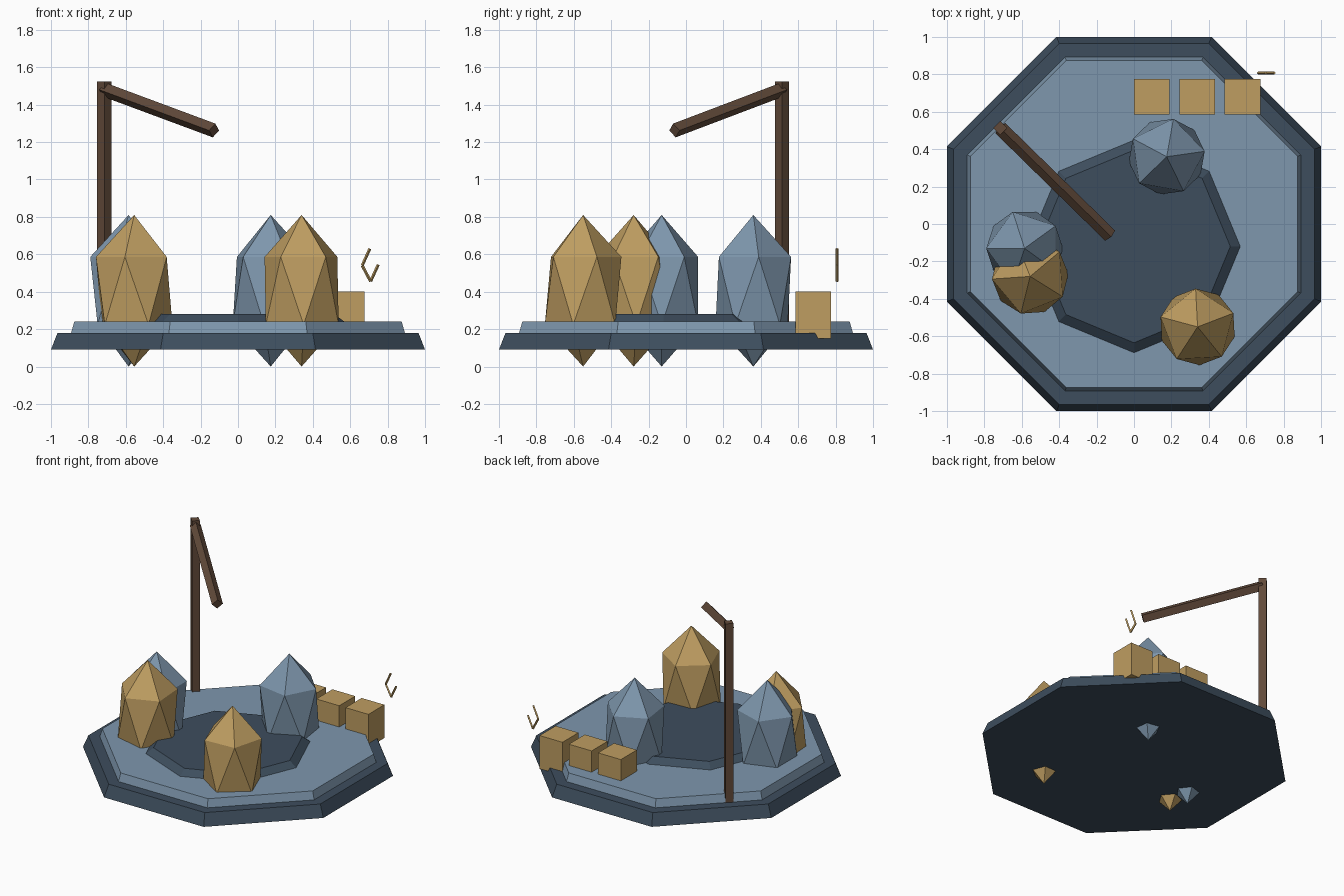
import bpy, bmesh, math
from mathutils import Vector, Matrix

cube = bpy.data.objects.get("Cube")
if cube:
    bpy.data.objects.remove(cube, do_unlink=True)


def material(name, color):
    m = bpy.data.materials.new(name)
    m.use_nodes = True
    m.diffuse_color = (*color, 1)
    m.node_tree.nodes["Principled BSDF"].inputs["Base Color"].default_value = (*color, 1)
    return m


slate = material("dark slate", (0.047, 0.075, 0.11))
blue = material("pale blue", (0.21, 0.31, 0.42))
gold = material("gold", (0.52, 0.34, 0.12))
wood = material("brown wood", (0.12, 0.068, 0.042))


def finish(name, bm, mat):
    mesh = bpy.data.meshes.new(name)
    bm.to_mesh(mesh)
    bm.free()
    mesh.materials.append(mat)
    obj = bpy.data.objects.new(name, mesh)
    bpy.context.collection.objects.link(obj)
    return obj


def octagon(name, mat, r_low, r_high, z_low, z_high, turn=0.0, y=0.0):
    """Tapered eight-sided slab."""
    bm = bmesh.new()
    place = Matrix.Translation((0, y, (z_low + z_high) / 2)) @ Matrix.Rotation(turn, 4, "Z")
    bmesh.ops.create_cone(bm, cap_ends=True, segments=8, radius1=r_low, radius2=r_high,
                          depth=z_high - z_low, matrix=place)
    return finish(name, bm, mat)


def strut(name, mat, start, end, radius):
    """Square bar set on edge between two points."""
    a, b = Vector(start), Vector(end)
    axis = (b - a).normalized()
    ref = Vector((0, 0, 1)) if abs(axis.z) < 0.9 else Vector((0, 1, 0))
    side = axis.cross(ref).normalized()
    up = side.cross(axis)
    bm = bmesh.new()
    rings = []
    for p in (a, b):
        rings.append([bm.verts.new(p + d * radius) for d in (side, up, -side, -up)])
    for i in range(4):
        j = (i + 1) % 4
        bm.faces.new((rings[0][i], rings[0][j], rings[1][j], rings[1][i]))
    bm.faces.new(rings[0])
    bm.faces.new(rings[1])
    bmesh.ops.recalc_face_normals(bm, faces=bm.faces)
    return finish(name, bm, mat)


# Stepped octagonal platform, flats facing the axes
corner = 1 / math.cos(math.pi / 8)
eighth = math.pi / 8
octagon("base_rim", slate, corner, 0.965 * corner, 0.09, 0.18, eighth)
octagon("deck", blue, 0.895 * corner, 0.875 * corner, 0.17, 0.24, eighth)
octagon("dark_dais", slate, 0.575, 0.515, 0.235, 0.28, 0, -0.12)

# Tall faceted crystals piercing the platform
for name, mat, x, y, turn in (
    ("gold_crystal_right", gold, -0.555, -0.28, 184),
    ("gold_crystal_left", gold, 0.34, -0.55, 93),
    ("blue_crystal_right", blue, -0.585, -0.13, 180),
    ("blue_crystal_back", blue, 0.175, 0.36, 8),
):
    bm = bmesh.new()
    place = (Matrix.Translation((x, y, 0.405)) @ Matrix.Rotation(math.radians(turn), 4, "Z")
             @ Matrix.Diagonal((0.229, 0.229, 0.405, 1)))
    bmesh.ops.create_icosphere(bm, subdivisions=1, radius=1, matrix=place)
    finish(name, bm, mat)

# Crane post and sloping arm
strut("crane_post", wood, (-0.715, 0.513, 0.15), (-0.715, 0.513, 1.525), 0.038)
strut("crane_arm", wood, (-0.715, 0.513, 1.48), (-0.128, -0.062, 1.262), 0.038)

# Row of crates at the back edge
for i in range(3):
    bm = bmesh.new()
    place = Matrix.Translation((0.094 + 0.243 * i, 0.681, 0.275)) @ Matrix.Diagonal((0.19, 0.19, 0.25, 1))
    bmesh.ops.create_cube(bm, size=1, matrix=place)
    finish(f"crate_{i + 1}", bm, gold)

# Small floating hook made of short rods
hook = [(0.705, 0.63), (0.664, 0.54), (0.709, 0.455), (0.75, 0.545)]
for i in range(3):
    (x0, z0), (x1, z1) = hook[i], hook[i + 1]
    strut(f"hook_rod_{i + 1}", gold, (x0, 0.808, z0), (x1, 0.808, z1), 0.008)
